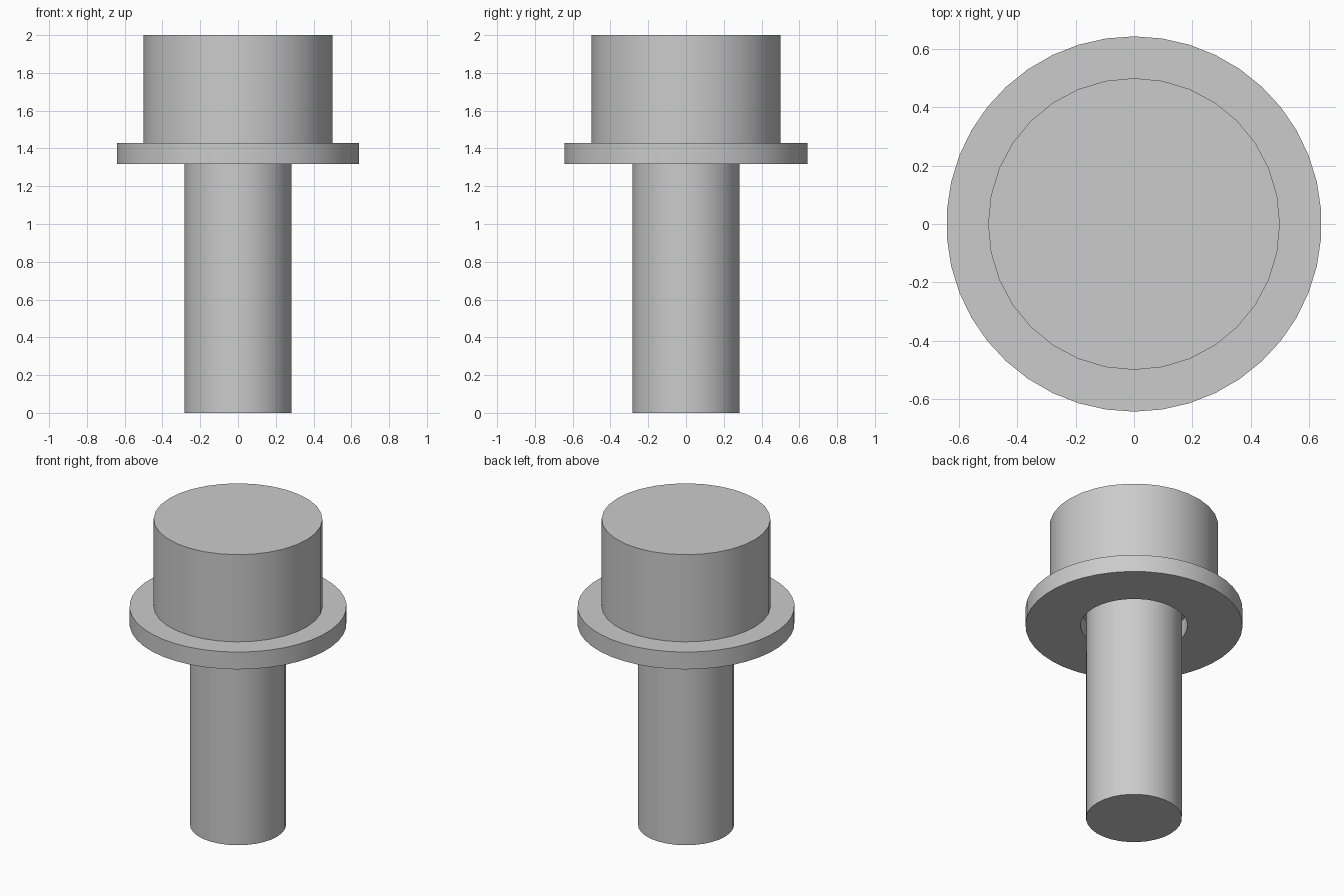
import bpy
import bmesh
from math import pi, radians
from mathutils import Matrix

default = bpy.data.objects.get("Cube")
if default:
    bpy.data.objects.remove(default, do_unlink=True)

steel = bpy.data.materials.new("light grey steel")
steel.use_nodes = True
colour = (0.6, 0.6, 0.6, 1)
steel.diffuse_color = colour
steel.node_tree.nodes["Principled BSDF"].inputs["Base Color"].default_value = colour


def finish(name, bm):
    """Turn a bmesh into a smooth-sided object with sharp rims."""
    bmesh.ops.recalc_face_normals(bm, faces=bm.faces)
    mesh = bpy.data.meshes.new(name)
    bm.to_mesh(mesh)
    bm.free()
    mesh.materials.append(steel)
    obj = bpy.data.objects.new(name, mesh)
    bpy.context.collection.objects.link(obj)
    bpy.ops.object.select_all(action="DESELECT")
    obj.select_set(True)
    bpy.context.view_layer.objects.active = obj
    bpy.ops.object.shade_smooth_by_angle(angle=radians(30))


def cylinder(name, radius, bottom, top, sides=32):
    bm = bmesh.new()
    bmesh.ops.create_cone(bm, cap_ends=True, segments=sides, radius1=radius, radius2=radius,
                          depth=top - bottom, matrix=Matrix.Translation((0, 0, (bottom + top) / 2)))
    finish(name, bm)


def ring(name, inner, outer, bottom, top, sides=42):
    """Spin a rectangular section around z."""
    bm = bmesh.new()
    corners = [(inner, bottom), (outer, bottom), (outer, top), (inner, top)]
    verts = [bm.verts.new((0, r, z)) for r, z in corners]
    edges = [bm.edges.new((verts[i], verts[i - 1])) for i in range(len(verts))]
    bmesh.ops.spin(bm, geom=verts + edges, cent=(0, 0, 0), axis=(0, 0, 1),
                   angle=2 * pi, steps=sides, use_merge=True)
    bmesh.ops.remove_doubles(bm, verts=bm.verts, dist=0.0001)
    finish(name, bm)


SEAT = 1.43  # underside of the head, resting on the washer
cylinder("bolt_shank", 0.284, 0, SEAT)
cylinder("bolt_head", 0.5, SEAT, 2)
ring("washer", 0.317, 0.643, 1.317, SEAT)
